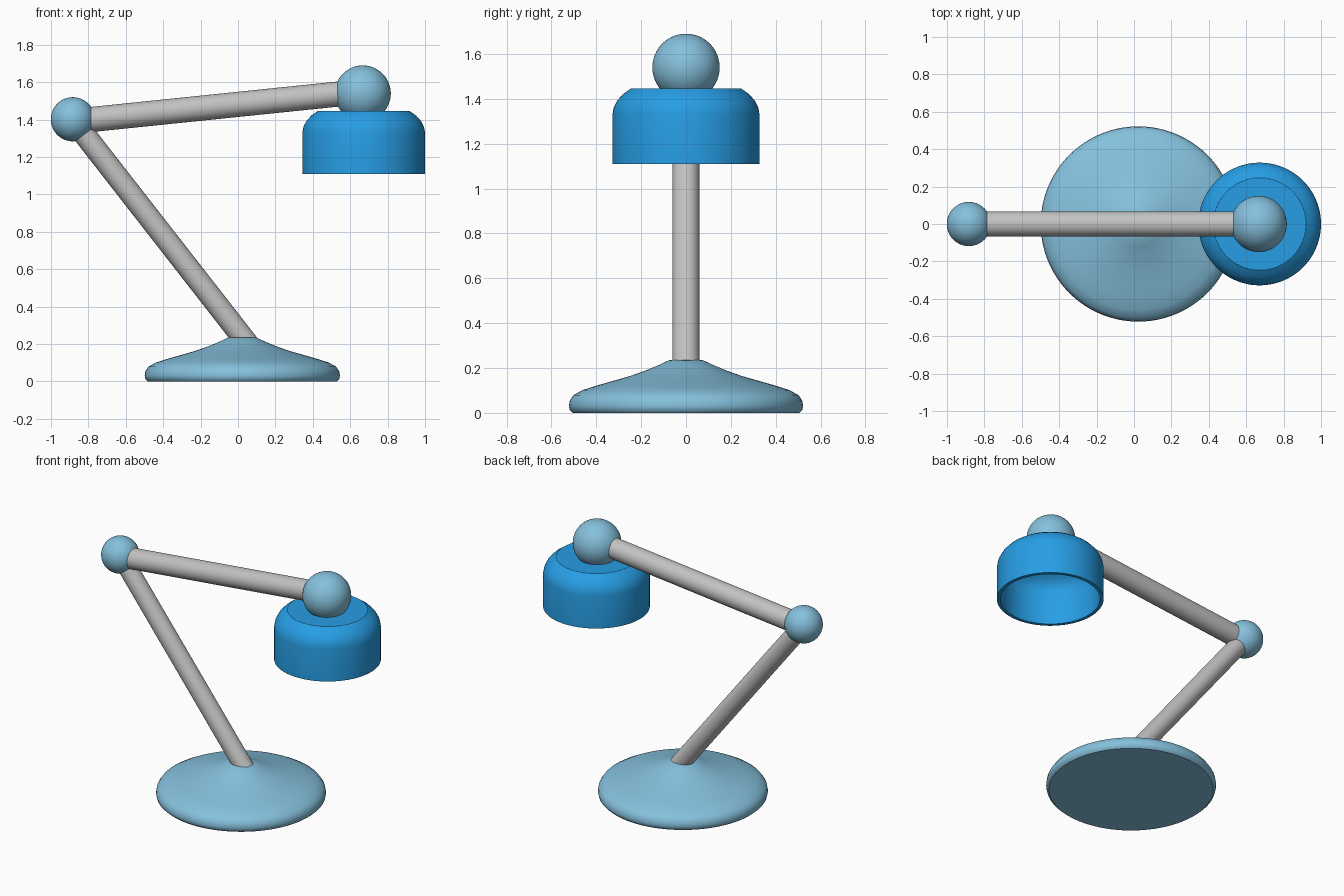
import bpy, bmesh, math
from mathutils import Vector, Matrix

if "Cube" in bpy.data.objects:
    bpy.data.objects.remove(bpy.data.objects["Cube"])


def material(name, rgb):
    m = bpy.data.materials.new(name)
    m.diffuse_color = (*rgb, 1.0)
    m.use_nodes = True
    m.node_tree.nodes["Principled BSDF"].inputs["Base Color"].default_value = m.diffuse_color
    return m


LIGHT = material("light blue", (0.235, 0.53, 0.72))
BLUE = material("strong blue", (0.02, 0.34, 0.78))
GREY = material("grey metal", (0.54, 0.54, 0.54))


def finish(name, bm, mat, angle=30):
    bmesh.ops.remove_doubles(bm, verts=bm.verts, dist=1e-5)
    bmesh.ops.recalc_face_normals(bm, faces=bm.faces)
    me = bpy.data.meshes.new(name)
    bm.to_mesh(me)
    bm.free()
    me.materials.append(mat)
    ob = bpy.data.objects.new(name, me)
    bpy.context.collection.objects.link(ob)
    bpy.ops.object.select_all(action='DESELECT')
    ob.select_set(True)
    bpy.context.view_layer.objects.active = ob
    bpy.ops.object.shade_smooth_by_angle(angle=math.radians(angle))
    return ob


def lathe(name, profile, centre, mat, angle=30, steps=96):
    # revolve (radius, height) points around a vertical axis
    bm = bmesh.new()
    vs = [bm.verts.new((r, 0, z)) for r, z in profile]
    es = [bm.edges.new(p) for p in zip(vs, vs[1:])]
    bmesh.ops.spin(bm, geom=vs + es, cent=(0, 0, 0), axis=(0, 0, 1),
                   angle=2 * math.pi, steps=steps, use_merge=True)
    bmesh.ops.translate(bm, verts=bm.verts, vec=centre)
    return finish(name, bm, mat, angle)


def rod(name, a, b, radius, mat):
    a, b = Vector(a), Vector(b)
    d = b - a
    mtx = Matrix.Translation((a + b) / 2) @ d.to_track_quat('Z', 'Y').to_matrix().to_4x4()
    bm = bmesh.new()
    bmesh.ops.create_cone(bm, cap_ends=True, segments=48, radius1=radius,
                          radius2=radius, depth=d.length, matrix=mtx)
    return finish(name, bm, mat)


def ball(name, centre, radius, mat):
    bm = bmesh.new()
    bmesh.ops.create_uvsphere(bm, u_segments=64, v_segments=32, radius=radius,
                              matrix=Matrix.Translation(centre))
    return finish(name, bm, mat)


# Weighted foot, flaring up to a small neck
lathe("base", [(0, 0), (0.505, 0), (0.518, 0.012), (0.522, 0.03), (0.518, 0.055),
               (0.502, 0.079), (0.46, 0.102), (0.40, 0.121), (0.33, 0.141),
               (0.25, 0.164), (0.18, 0.189), (0.12, 0.214), (0.078, 0.234),
               (0.04, 0.239), (0, 0.24)], (0.023, 0, 0), LIGHT, 40)

# Arms
rod("lower_arm", (0.053, 0, 0.20), (-0.883, 0, 1.40), 0.06, GREY)
rod("upper_arm", (-0.86, 0, 1.393), (0.665, 0, 1.55), 0.067, GREY)

# Joints
ball("elbow_joint", (-0.883, 0, 1.402), 0.118, LIGHT)
ball("head_joint", (0.667, 0, 1.54), 0.15, LIGHT)

# Hollow lamp shade, open at the bottom
lathe("shade", [(0, 1.445), (0.247, 1.445), (0.28, 1.422), (0.306, 1.393),
                (0.322, 1.362), (0.328, 1.33), (0.328, 1.11), (0.306, 1.11),
                (0.306, 1.33), (0.30, 1.358), (0.286, 1.383), (0.265, 1.405),
                (0.238, 1.423), (0, 1.423)], (0.672, 0, 0), BLUE, 28)
